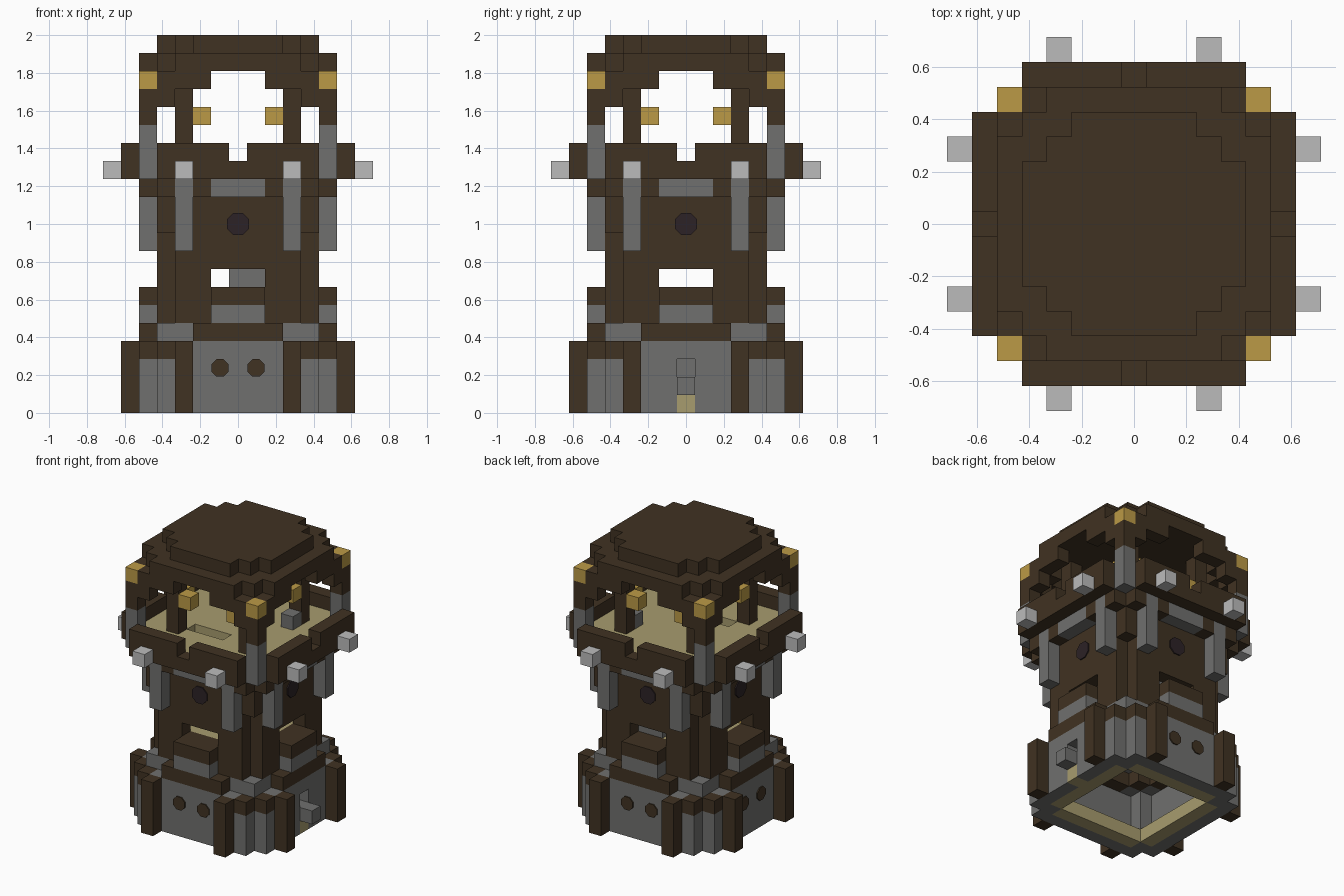
import bpy, bmesh, math
from mathutils import Matrix, Vector

U = 2 / 21  # one block
if "Cube" in bpy.data.objects:
    bpy.data.objects.remove(bpy.data.objects["Cube"])


def material(name, r, g, b):
    m = bpy.data.materials.new(name)
    m.use_nodes = True
    m.diffuse_color = (r, g, b, 1)
    m.node_tree.nodes["Principled BSDF"].inputs["Base Color"].default_value = (r, g, b, 1)
    return m


WOOD = material("dark wood", .051, .032, .016)
STONE = material("grey stone", .162, .162, .157)
PALE = material("pale stone", .5, .5, .5)
GOLD = material("lantern gold", .5, .323, .061)
PLANK = material("pale planks", .39, .332, .156)
DARK = material("barrel end", .025, .016, .019)

parts = {}   # part name -> (material, cells)
owner = {}   # cell -> part name


def put(name, mat, cells):
    """Assign block cells to a part; later parts replace earlier ones."""
    group = parts.setdefault(name, (mat, set()))[1]
    for c in cells:
        if c in owner:
            parts[owner[c]][1].discard(c)
        owner[c] = name
        group.add(c)


def carve(cells):
    for c in cells:
        if c in owner:
            parts[owner.pop(c)][1].discard(c)


def span(a, b):
    return range(a, b + 1)


def box(xs, ys, zs):
    return [(x, y, z) for x in xs for y in ys for z in zs]


def sym(xs, ys, zs):
    """Box repeated on all four sides and mirrored."""
    out = set()
    for x, y, z in box(xs, ys, zs):
        for a, b in ((x, y), (y, x)):
            out |= {(i * a, j * b, z) for i in (1, -1) for j in (1, -1)}
    return out


def disc(r, total, zs):
    """Stepped round slab."""
    return [c for c in box(span(-r, r), span(-r, r), zs) if abs(c[0]) + abs(c[1]) <= total]


# Base: stone walls, stepped corners, timber posts
put("base_floor", PLANK, disc(4, 8, [0]))
carve(box(span(-3, 3), span(-3, 3), [0]))
put("base_wall", STONE, sym(span(0, 4), [5], span(0, 3)))
put("base_corner", STONE, sym([4], [4], span(0, 4)))
put("base_corner_cap", WOOD, sym([4], [5], [3]))
put("base_post", WOOD, sym([3], [6], span(0, 3)))
carve(box([5], [0], span(0, 2)))
put("doorstep", PLANK, [(5, 0, 0)])
put("door_block", STONE, [(6, 0, 1), (5, 0, 1)])

# Lower floors inside
put("base_ceiling", STONE, disc(3, 6, [5]))
put("ceiling_beam", WOOD, box([0], span(-3, 3), [4]))
put("room_floor", PLANK, disc(3, 6, [6]))

# Shaft with a window slot in every side
put("shaft_wall", WOOD, sym(span(0, 3), [4], span(5, 12)))
put("shaft_inner_corner", WOOD, sym([3], [3], span(4, 12)))
put("shaft_foot", STONE, sym([3], [4], [4]))
carve(sym(span(0, 1), [4], [7]))
put("ledge_base", WOOD, sym(span(0, 2), [5], [4]) | sym(span(0, 2), [4], [4]))
put("ledge_stone", STONE, sym(span(0, 1), [5], [5]))
put("ledge_top", WOOD, sym(span(0, 1), [5], [6]))
put("room_furnace", STONE, box([0, 1], [3], [7]))
put("room_lantern", GOLD, [(-3, -2, 7)])

# Corbels carrying the lookout
put("corner_corbel", WOOD, sym([4], [4], span(10, 12)) | sym([4], [5], [12]))
put("corbel_wood", WOOD, sym([2], [5], [12]))
put("corbel_stone", STONE, sym(span(0, 1), [5], [12]))
put("bracket", STONE, sym([3], [5], span(9, 12)))

# Lookout deck and parapet
put("deck", PLANK, disc(5, 9, [13]))
carve(box(span(-2, 0), [-2], [13]))
put("parapet", WOOD, sym(span(0, 4), [6], [13, 14]))
carve(sym([0], [6], [14]))
put("corner_pillar", STONE, sym([5], [5], span(13, 15)))
put("bracket_end", PALE, sym([3], [7], [13]))
put("deck_block", STONE, [(3, 2, 14)])

# Roof supports and roof
put("roof_post", WOOD, sym([3], [3], span(14, 18)))
put("post_lantern", GOLD, sym([2], [3], [16]))
put("corner_post", WOOD, sym([5], [5], [16, 17]))
put("corner_lantern", GOLD, sym([5], [5], [18]))
put("roof_brace", WOOD, sym([4], [5], [17]))
put("roof_rim", WOOD, sym(span(2, 4), [5], [18]) | sym([4], [4], [18]))
put("roof_lower", WOOD, disc(5, 8, [19]))
put("roof_top", WOOD, disc(4, 6, [20]))


def make_object(name, bm, mat):
    bmesh.ops.recalc_face_normals(bm, faces=bm.faces)
    me = bpy.data.meshes.new(name)
    bm.to_mesh(me)
    bm.free()
    me.materials.append(mat)
    ob = bpy.data.objects.new(name, me)
    bpy.context.collection.objects.link(ob)


# Build each part from the exposed sides of its blocks
AXES = [Vector(v) for v in ((1, 0, 0), (0, 1, 0), (0, 0, 1))]
for name, (mat, cells) in parts.items():
    me = bpy.data.meshes.new(name)
    bm = bmesh.new()
    for cell in sorted(cells):
        mid = Vector(cell) + Vector((0, 0, .5))
        for k in range(3):
            for s in (1, -1):
                n = AXES[k] * s
                if tuple(int(v) for v in Vector(cell) + n) in owner:
                    continue
                p, q = AXES[(k + 1) % 3] / 2, AXES[(k + 2) % 3] / 2 * s
                c = mid + n / 2
                bm.faces.new([bm.verts.new(v * U) for v in (c - p - q, c + p - q, c + p + q, c - p + q)])
    bm.to_mesh(me)
    bm.free()
    me.materials.append(mat)
    bpy.context.collection.objects.link(bpy.data.objects.new(name, me))


def round_plate(name, mat, side, x, z, wall, radius):
    """Eight-sided plate on one side of the tower (0 front, 1 right, 2 back, 3 left)."""
    bm = bmesh.new()
    bmesh.ops.create_cone(bm, cap_ends=True, segments=8, radius1=radius, radius2=radius, depth=.016)
    turn = Matrix.Rotation(side * math.pi / 2, 4, "Z")
    place = Matrix.Translation((x, -wall * U, z * U))
    tilt = Matrix.Rotation(math.pi / 2, 4, "X") @ Matrix.Rotation(math.pi / 8, 4, "Z")
    bm.transform(turn @ place @ tilt)
    make_object(name, bm, mat)


# Round plates: barrel ends on the shaft, shutters on the base
for side, label in enumerate(("front", "right", "back", "left")):
    round_plate("barrel_end_" + label, DARK, side, 0, 10.5, 4.5, .064)
    if label != "right":
        for x in (-1, 1):
            round_plate("shutter_" + label, WOOD, side, x * U, 2.5, 5.5, .05)
